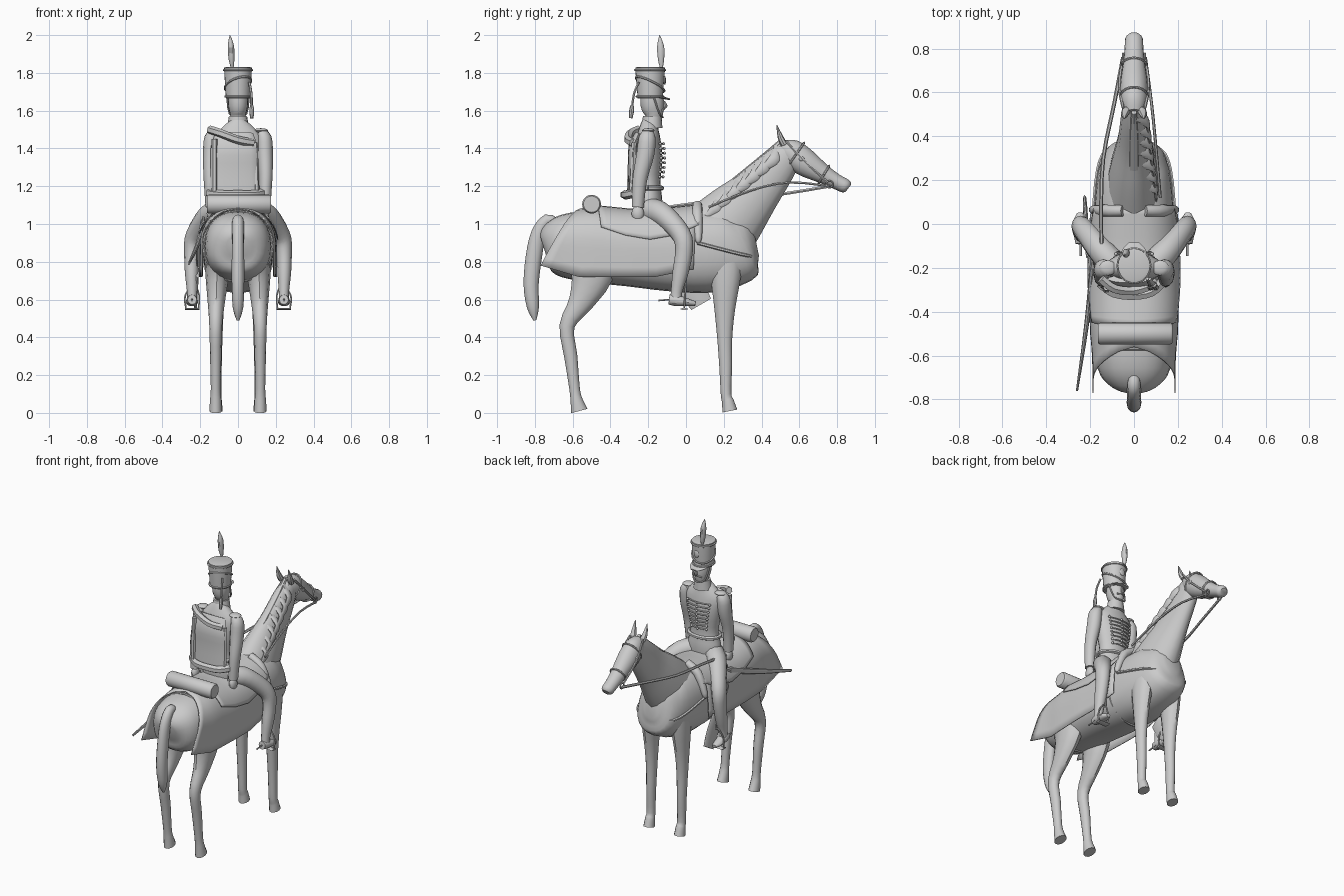
import bpy, math
from mathutils import Vector


def finish(name, verts, faces, angle=40):
    me = bpy.data.meshes.new(name)
    me.from_pydata(verts, [], faces)
    me.validate()
    ob = bpy.data.objects.new(name, me)
    bpy.context.collection.objects.link(ob)
    bpy.ops.object.select_all(action='DESELECT')
    ob.select_set(True)
    bpy.context.view_layer.objects.active = ob
    bpy.ops.object.shade_smooth_by_angle(angle=math.radians(angle))
    return ob


def tube(name, secs, n=12, sub=3, ref=(1, 0, 0), pw=1.0):
    """Loft of ellipses; each section is x, y, z, half width along ref, other half width."""
    secs = [list(s) + [s[3]] * (5 - len(s)) for s in secs]
    rows = []
    for i in range(len(secs) - 1):
        p0, p1 = secs[max(i - 1, 0)], secs[i]
        p2, p3 = secs[i + 1], secs[min(i + 2, len(secs) - 1)]
        for k in range(sub):
            t = k / sub
            rows.append([b + .5 * t * (c - a + t * (2 * a - 5 * b + 4 * c - d + t * (3 * (b - c) + d - a)))
                         for a, b, c, d in zip(p0, p1, p2, p3)])
    rows.append(secs[-1])
    verts, faces = [], []
    for i, r in enumerate(rows):
        a, b = rows[max(i - 1, 0)], rows[min(i + 1, len(rows) - 1)]
        t = (Vector(b[:3]) - Vector(a[:3])).normalized()
        s = Vector(ref)
        s = (s - t * s.dot(t)).normalized()
        u = t.cross(s)
        for j in range(n):
            w = 2 * math.pi * j / n
            c, d = math.cos(w), math.sin(w)
            c, d = math.copysign(abs(c) ** pw, c), math.copysign(abs(d) ** pw, d)
            p = Vector(r[:3]) + s * c * max(r[3], .001) + u * d * max(r[4], .001)
            p.z = max(p.z, 0)
            verts.append(p)
    for i in range(len(rows) - 1):
        for j in range(n):
            k = (j + 1) % n
            faces.append((i * n + j, i * n + k, (i + 1) * n + k, (i + 1) * n + j))
    faces += [tuple(range(n))[::-1], tuple(range(len(verts) - n, len(verts)))]
    return finish(name, verts, faces)


def cord(name, pts, r=.007, **kw):
    return tube(name, [(*p, r) for p in pts], n=6, **kw)


def ring(name, c, a, b, r, ref):
    """Closed cord around centre c spanned by half axes a and b."""
    c, a, b = Vector(c), Vector(a), Vector(b)
    pts = [c + a * math.cos(i * math.pi / 10) + b * math.sin(i * math.pi / 10) for i in range(21)]
    return cord(name, pts, r, sub=1, ref=ref)


def ball(name, c, r):
    x, y, z = c
    k = [(-1, .05), (-.8, .6), (0, 1), (.8, .6), (1, .05)]
    return tube(name, [(x, y, z + r[2] * h, r[0] * w, r[1] * w) for h, w in k], sub=2)


# Horse trunk: y, centre z, half width, half height
BODY = [(-.755, .88, .06, .06), (-.73, .885, .12, .12), (-.66, .885, .165, .165), (-.5, .88, .18, .19),
        (-.3, .86, .187, .19), (-.1, .85, .185, .205), (.1, .855, .18, .22), (.25, .87, .16, .2),
        (.33, .9, .12, .16), (.37, .91, .05, .08)]
PW = .85
tube("horse_body", [(0, y, z, a, b) for y, z, a, b in BODY], n=24, pw=PW)


def body_at(y):
    y = min(max(y, BODY[0][0]), BODY[-1][0])
    for p, q in zip(BODY, BODY[1:]):
        if y <= q[0]:
            t = (y - p[0]) / (q[0] - p[0])
            return [a + (b - a) * t for a, b in zip(p, q)][1:]


def drape(name, top, low, hems, off):
    """Cloth over the trunk: y range at the spine, y range at the hem, hem heights."""
    nu, nt, verts, faces = 16, 10, [], []
    for i in range(nu + 1):
        u = i / nu
        f = u * (len(hems) - 1)
        k = min(int(f), len(hems) - 2)
        hem = hems[k] + (hems[k + 1] - hems[k]) * (f - k)
        for j in range(-nt, nt + 1):
            t = abs(j) / nt
            y = (top[0] + (top[1] - top[0]) * u) * (1 - t) + (low[0] + (low[1] - low[0]) * u) * t
            zc, rx, rz = body_at(y)
            rx, rz = max(rx, .17), max(rz, .16)
            zt = zc + rz
            z = zt - (zt - hem) * t ** 1.6
            q = min(max((z - zc) / rz, 0), 1)
            x = (rx + off) * max(1 - q ** (2 / PW), 0) ** (PW / 2)
            verts.append((math.copysign(x, j) if j else 0, y, z + off * q))
    w = 2 * nt + 1
    for i in range(nu):
        for j in range(w - 1):
            a = i * w + j
            faces.append((a, a + w, a + w + 1, a + 1))
    ob = finish(name, verts, faces)
    ob.modifiers.new("thickness", 'SOLIDIFY').thickness = .006


drape("saddle_cloth", (-.56, .06), (-.77, .04), [.78, .72, .72, .72, .76], .014)
drape("sheepskin_cover", (-.47, .08), (-.45, .07), [.97, .93, .91, .93, .98], .026)

# Neck, head, ears, mane and tail
tube("horse_neck", [(0, .17, .95, .13, .2), (0, .27, 1.06, .105, .17), (0, .38, 1.18, .075, .13),
                    (0, .49, 1.31, .06, .1), (0, .555, 1.385, .05, .07)], n=16)
tube("horse_head", [(0, .505, 1.42, .035, .03), (0, .55, 1.385, .058, .07), (0, .63, 1.325, .064, .073),
                    (0, .73, 1.262, .05, .05), (0, .8, 1.222, .043, .04), (0, .845, 1.2, .04, .037),
                    (0, .86, 1.19, .025, .024)], n=16)
for i in range(7):
    t = i / 6
    y, z, x = .48 - .3 * t, 1.4 - .25 * t, .055 + .035 * t
    tube("mane_lock", [(0, y, z + .01, .018), (x, y - .01, z - .05, .012, .03),
                       (x + .01, y - .05, z - .09, .008, .02), (x + .01, y - .09, z - .12, .002)], n=8)
tube("mane_crest", [(0, .51, 1.44, .012, .015), (0, .38, 1.325, .025, .02), (0, .14, 1.13, .025, .02)], n=8)
tube("horse_tail", [(0, -.69, 1.0, .025, .03), (0, -.735, 1.02, .03, .032), (0, -.78, .95, .032, .04),
                    (0, -.805, .83, .033, .043), (0, -.82, .68, .033, .04), (0, -.81, .56, .028, .032),
                    (0, -.8, .49, .008)])

for s in (-1, 1):
    tube("horse_ear", [(s * .035, .52, 1.42, .02, .018), (s * .042, .5, 1.46, .017, .015),
                       (s * .045, .48, 1.525, .002)], n=8)
    ball("horse_eye", (s * .06, .612, 1.345), (.01, .016, .013))
    # Horse legs
    tube("front_leg", [(s * .1, .21, .88, .06, .1), (s * .112, .21, .72, .052, .08),
                       (s * .115, .205, .55, .04, .055), (s * .115, .205, .4, .033, .04),
                       (s * .115, .21, .25, .029, .034), (s * .115, .212, .1, .027, .028),
                       (s * .115, .222, .06, .03, .032), (s * .115, .232, .01, .034, .04)])
    tube("hind_leg", [(s * .1, -.5, .85, .08, .14), (s * .11, -.5, .72, .062, .11),
                      (s * .115, -.56, .58, .045, .065), (s * .118, -.63, .46, .034, .04),
                      (s * .118, -.61, .3, .03, .035), (s * .118, -.59, .13, .026, .028),
                      (s * .118, -.58, .07, .03, .032), (s * .118, -.565, .01, .034, .045)])
    # Rider legs, boots, stirrups and spurs
    tube("rider_leg", [(s * .06, -.21, 1.07, .065, .07), (s * .135, -.14, 1.06, .062, .062),
                       (s * .2, -.06, .99, .053, .055), (s * .238, -.015, .92, .045, .05),
                       (s * .245, -.012, .84, .04, .046), (s * .245, -.03, .74, .036, .042),
                       (s * .243, -.05, .64, .027, .03), (s * .243, -.052, .58, .028, .034)])
    tube("rider_boot", [(s * .243, -.09, .6, .024, .026), (s * .243, -.05, .595, .031, .03),
                        (s * .245, .01, .585, .032, .02), (s * .247, .05, .578, .014, .012)])
    cord("stirrup", [(s * .21, -.01, .55), (s * .205, -.005, .62), (s * .235, 0, .68),
                     (s * .28, -.005, .62), (s * .275, -.01, .55)], .005, ref=(0, 1, 0))
    tube("stirrup_tread", [(s * .205, -.01, .55, .022, .005), (s * .28, -.01, .55, .022, .005)],
         n=8, ref=(0, 1, 0))
    cord("stirrup_leather", [(s * .225, 0, .68), (s * .215, -.01, .9)], .006)
    cord("spur", [(s * .243, -.09, .6), (s * .243, -.145, .595)], .005)
    # Rider arms and hands
    tube("rider_arm", [(s * .115, -.2, 1.485, .025, .03), (s * .138, -.205, 1.455, .04, .045),
                       (s * .143, -.215, 1.37, .042, .047), (s * .147, -.24, 1.26, .036, .04),
                       (s * .145, -.25, 1.18, .033, .036), (s * .142, -.255, 1.09, .03, .032)])
    ball("rider_hand", (s * .142, -.255, 1.055), (.024, .034, .045))
    ball("epaulette_knot", (s * .12, -.2, 1.495), (.04, .035, .012))
    # Saddle holsters and bridle cheek straps
    tube("holster", [(s * .05, .06, 1.1, .025), (s * .13, .06, 1.05, .028), (s * .185, .065, .93, .02),
                     (s * .19, .065, .9, .008)], ref=(0, 1, 0))
    cord("cheek_strap", [(s * .05, .53, 1.44), (s * .067, .63, 1.33), (s * .052, .75, 1.22)])
    ring("bit_ring", (s * .05, .76, 1.21), (0, .018, 0), (0, 0, .018), .005, (1, 0, 0))

# Bridle, chest strap and girth
ring("brow_band", (0, .58, 1.365), (.062, 0, 0), (0, .045, .065), .006, (0, .8, -.6))
ring("nose_band", (0, .73, 1.262), (.053, 0, 0), (0, .028, .046), .006, (0, .8, -.6))
cord("left_rein", [(-.05, .76, 1.2), (-.09, .55, 1.165), (-.14, .3, 1.13), (-.15, .05, 1.11),
                   (-.145, -.22, 1.07)], .009)
cord("right_rein", [(.052, .76, 1.2), (.08, .55, 1.22), (.1, .35, 1.18), (.12, .12, 1.09)], .007)
cord("chest_strap", [(-.185, .06, .9), (-.165, .25, .85), (-.12, .34, .83), (0, .375, .825), (.12, .34, .83),
                     (.165, .25, .85), (.185, .06, .9)], .009, ref=(0, 0, 1))
ring("girth", (0, -.03, .852), (.19, 0, 0), (0, 0, .213), .009, (0, 1, 0))
ring("crupper_strap", (0, -.57, .882), (.183, 0, 0), (0, 0, .187), .007, (0, 1, 0))

# Rolled valise with end discs
tube("rolled_valise", [(-.165, -.5, 1.105, .043), (-.155, -.5, 1.105, .05), (.165, -.5, 1.105, .05),
                       (.175, -.5, 1.105, .043)], n=20, sub=1, ref=(0, 1, 0))

# Sabre and hanging pouch on the left
tube("sabre_scabbard", [(-.19, -.2, .99, .012, .02), (-.215, -.45, .89, .011, .018),
                        (-.26, -.76, .79, .005, .009)], n=8)
cord("sabre_grip", [(-.19, -.2, .99), (-.18, -.12, 1.03), (-.175, -.07, 1.04)], .013)
ring("sabre_guard", (-.182, -.13, 1.02), (0, .05, .02), (0, -.015, .035), .005, (1, 0, 0))
tube("hanging_pouch", [(-.215, -.03, .75, .008, .06), (-.22, .03, .66, .008, .07),
                       (-.225, .08, .575, .008, .06)], n=8, pw=.5)
for y in (-.15, -.05):
    cord("pouch_sling", [(-.17, -.15, 1.03), (-.215, y, .9), (-.215, -.03, .76)], .004)

# Rider torso, belt and chest braid
tube("rider_torso", [(0, -.2, 1.03, .11, .07), (0, -.2, 1.12, .115, .075), (0, -.2, 1.22, .095, .065),
                     (0, -.2, 1.35, .12, .075), (0, -.2, 1.45, .13, .065), (0, -.195, 1.51, .085, .05),
                     (0, -.185, 1.54, .045, .045)], n=20)
ring("waist_sash", (0, -.2, 1.19), (.106, 0, 0), (0, .072, 0), .013, (0, 0, 1))
for i in range(8):
    z, w = 1.25 + i * .025, .055 + i * .004
    yf = -.2 + .068 + .009 * math.sin(i * math.pi / 8)
    cord("chest_braid", [(-w, yf - .012, z), (-w / 2, yf, z), (0, yf + .004, z), (w / 2, yf, z),
                         (w, yf - .012, z)], .005, sub=1, ref=(0, 0, 1))
    for x in (-w, 0, w):
        ball("braid_button", (x, yf + (.01 if x == 0 else -.008), z), (.008, .008, .008))
tube("stiff_collar", [(0, -.18, 1.51, .06, .055), (0, -.178, 1.57, .048, .05)], sub=1, n=16)

# Head and face
tube("rider_head", [(0, -.18, 1.55, .035, .035), (0, -.172, 1.58, .042, .05), (0, -.178, 1.63, .053, .062),
                    (0, -.182, 1.69, .053, .06)], n=16)
tube("nose", [(0, -.118, 1.65, .006, .005), (0, -.108, 1.625, .01, .01), (0, -.116, 1.615, .006, .005)], n=8)
cord("moustache", [(-.03, -.125, 1.603), (0, -.116, 1.61), (.03, -.125, 1.603)], .006, ref=(0, 0, 1))

# Tall cap with visor, bands, cords, plume
tube("tall_cap", [(0, -.19, 1.665, .064, .066), (0, -.19, 1.68, .065, .067), (0, -.19, 1.81, .073, .078),
                  (0, -.19, 1.828, .073, .078), (0, -.19, 1.832, .06, .065)], sub=1, n=24)
tube("cap_visor", [(0, -.16, 1.675, .06, .006), (0, -.12, 1.668, .055, .006), (0, -.085, 1.66, .025, .005)])
for z, r in ((1.675, .067), (1.815, .075)):
    ring("cap_band", (0, -.19, z), (r, 0, 0), (0, r + .004, 0), .006, (0, 0, 1))
ring("cap_cord", (0, -.19, 1.74), (.07, 0, .02), (0, .076, -.035), .006, (0, 0, 1))
ball("cap_badge", (0, -.112, 1.76), (.02, .006, .024))
cord("chin_strap", [(-.058, -.17, 1.67), (-.045, -.14, 1.585), (0, -.122, 1.565), (.045, -.14, 1.585),
                    (.058, -.17, 1.67)], .005, ref=(0, 1, 0))
cord("tassel_cord", [(.06, -.25, 1.75), (.07, -.275, 1.69), (.072, -.285, 1.62)], .007)
tube("tassel", [(.072, -.285, 1.63, .008), (.073, -.288, 1.6, .013), (.073, -.292, 1.56, .009)], n=8)
tube("plume", [(-.03, -.13, 1.82, .006), (-.034, -.132, 1.87, .015, .017), (-.037, -.134, 1.93, .017, .02),
               (-.04, -.137, 1.97, .011, .012), (-.043, -.14, 2.0, .001)], n=10)

# Slung jacket on the back with fur edges
tube("slung_jacket", [(-.02, -.29, 1.15, .135, .02), (-.02, -.285, 1.28, .125, .02),
                      (-.02, -.28, 1.4, .125, .025), (-.02, -.25, 1.48, .1, .02)], n=16)
cord("fur_hem", [(-.155, -.27, 1.165), (-.09, -.315, 1.155), (0, -.325, 1.155), (.08, -.31, 1.155),
                 (.13, -.265, 1.165)], .024, ref=(0, 0, 1))
cord("fur_front_edge", [(-.125, -.3, 1.16), (-.125, -.295, 1.3), (-.125, -.29, 1.45)], .016)
cord("fur_side_edge", [(.1, -.29, 1.16), (.095, -.28, 1.3), (.09, -.275, 1.43)], .014)
cord("fur_collar", [(-.15, -.25, 1.5), (-.09, -.295, 1.48), (0, -.305, 1.445), (.08, -.28, 1.43)],
     .022, ref=(0, 0, 1))
